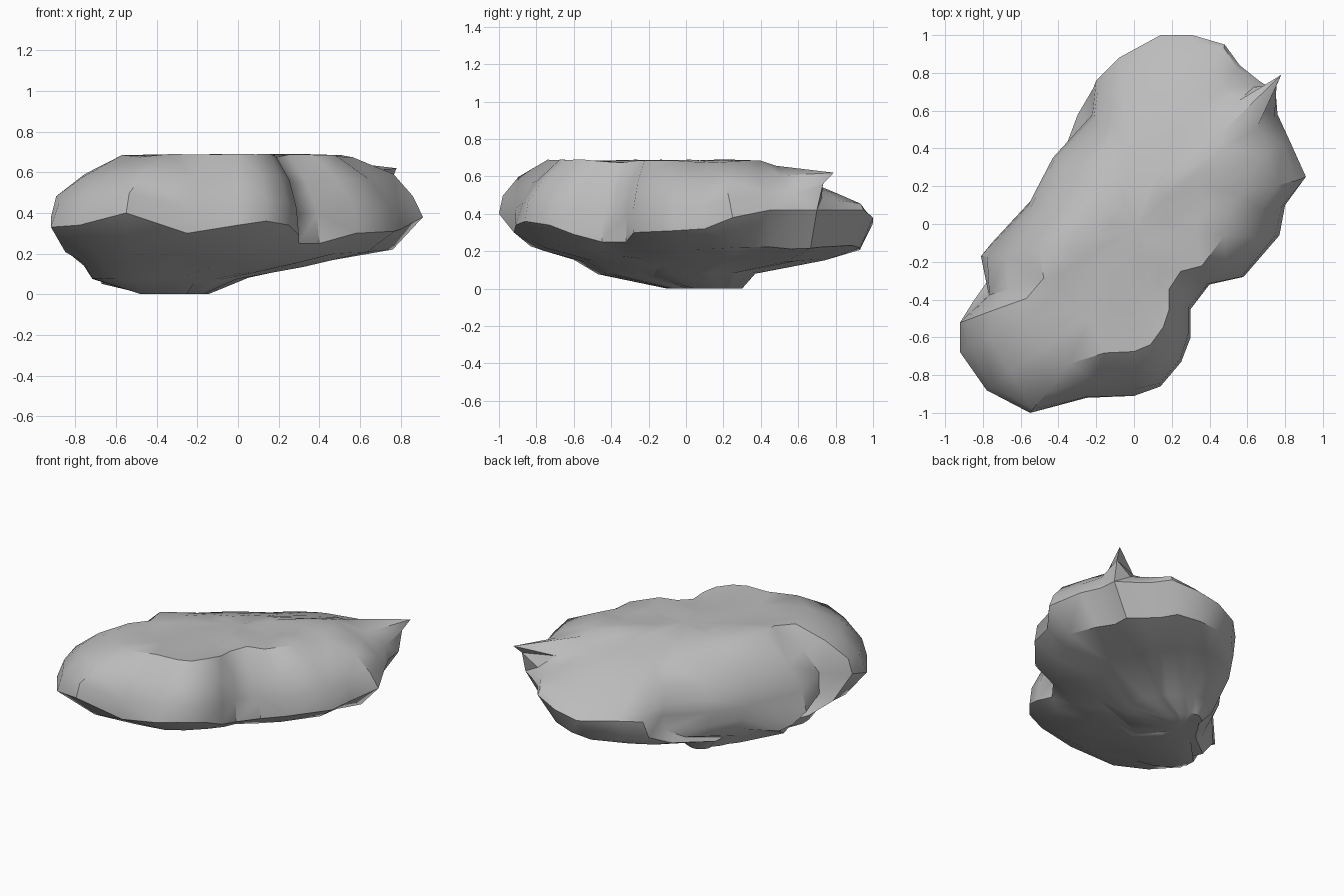
import bpy
import bmesh
from mathutils import Vector, noise

default = bpy.data.objects.get("Cube")
if default:
    bpy.data.objects.remove(default, do_unlink=True)


def make_material(name, colour):
    material = bpy.data.materials.new(name)
    material.use_nodes = True
    material.diffuse_color = colour
    material.node_tree.nodes["Principled BSDF"].inputs["Base Color"].default_value = colour
    return material


# Widest outline of the boulder, anticlockwise: x, y and height of the rim
RIM = [
    (.91, .25, .38), (.82, .45, .42), (.76, .58, .42), (.75, .7, .42), (.66, .76, .42),
    (.56, .84, .42), (.48, .95, .42), (.31, 1, .38), (.14, 1, .35), (-.08, .88, .36),
    (-.2, .76, .34), (-.22, .58, .32), (-.43, .35, .31), (-.56, .1, .3),
    (-.81, -.17, .22), (-.77, -.37, .26), (-.92, -.52, .38), (-.92, -.68, .33),
    (-.78, -.88, .34), (-.55, -1, .4), (-.25, -.92, .3), (0, -.91, .34),
    (.14, -.86, .36), (.25, -.73, .34), (.3, -.6, .29), (.3, -.45, .25),
    (.4, -.32, .25), (.58, -.28, .3), (.77, -.06, .31), (.8, .1, .32),
]
CORNER = RIM[3]
SPUR_TIP = Vector((.78, .79, .62))

# Underside rings: centre x, centre y, x scale, y scale, height
UNDERSIDE = [
    (-.31, .1, .18, .2, 0),
    (-.33, -.05, .42, .42, .08),
    (-.17, .07, .64, .67, .15),
    (-.04, .05, .88, .88, .22),
]

# Upper rings: x scale, y scale, rise from the rim (0) to the crown (1), pull to the spur
UPPER = [
    (.97, .97, .33, .5), (.84, .88, .68, 1), (.62, .72, 1, 0), (.42, .48, 1, 0),
    (.2, .25, 1, 0),
]


def crown_height(x, y):
    """Level along the front right ridge, then sloping down to the back left."""
    across = .866 * y - .5 * x
    return .69 - .38 * max(0, across - .12)


def lump(point, amount):
    """Small repeatable roughness."""
    return noise.noise(Vector(point) * 4) * amount


def underside_ring(cx, cy, sx, sy, height):
    ring = []
    for x, y, rim in RIM:
        px, py = cx + x * sx, cy + y * sy
        z = height * min(1, rim / .32)
        z += lump((px, py, z), height * .12)
        ring.append((px, py, z))
    return ring


def upper_ring(sx, sy, rise, pull):
    ring = []
    for x, y, rim in RIM:
        px, py = x * sx, y * sy - .02 * rise
        z = rim + (crown_height(px, py) - rim) * rise
        rough = lump((px, py, z), .04)
        if rise == 1:
            z -= abs(rough) * .6
        else:
            px, py = px * (1 + rough), py * (1 + rough)
        point = Vector((px, py, z))
        if (x, y, rim) == CORNER:
            point = point.lerp(SPUR_TIP, pull)
        ring.append(point)
    return ring


def loft(name, rings, material):
    """Skin consecutive rings and fan the two ends."""
    bm = bmesh.new()
    rows = [[bm.verts.new(p) for p in ring] for ring in rings]
    count = len(RIM)
    for low, high in zip(rows, rows[1:]):
        for i in range(count):
            j = (i + 1) % count
            bm.faces.new((low[i], low[j], high[j], high[i]))
    for row in (rows[0], rows[-1]):
        middle = sum((v.co for v in row), Vector()) / count
        hub = bm.verts.new(middle)
        for i in range(count):
            bm.faces.new((row[i], row[(i + 1) % count], hub))
    bmesh.ops.triangulate(bm, faces=[f for f in bm.faces if len(f.verts) > 3])
    bmesh.ops.recalc_face_normals(bm, faces=bm.faces)
    mesh = bpy.data.meshes.new(name)
    bm.to_mesh(mesh)
    bm.free()
    mesh.materials.append(material)
    obj = bpy.data.objects.new(name, mesh)
    bpy.context.collection.objects.link(obj)
    return obj


# Boulder body
stone = make_material("stone grey", (.5, .5, .5, 1))
rings = [underside_ring(*r) for r in UNDERSIDE] + [RIM] + [upper_ring(*r) for r in UPPER]
boulder = loft("boulder", rings, stone)

# Soft weathered faces with crisp broken edges
bpy.ops.object.select_all(action="DESELECT")
boulder.select_set(True)
bpy.context.view_layer.objects.active = boulder
bpy.ops.object.shade_smooth_by_angle(angle=.7)
